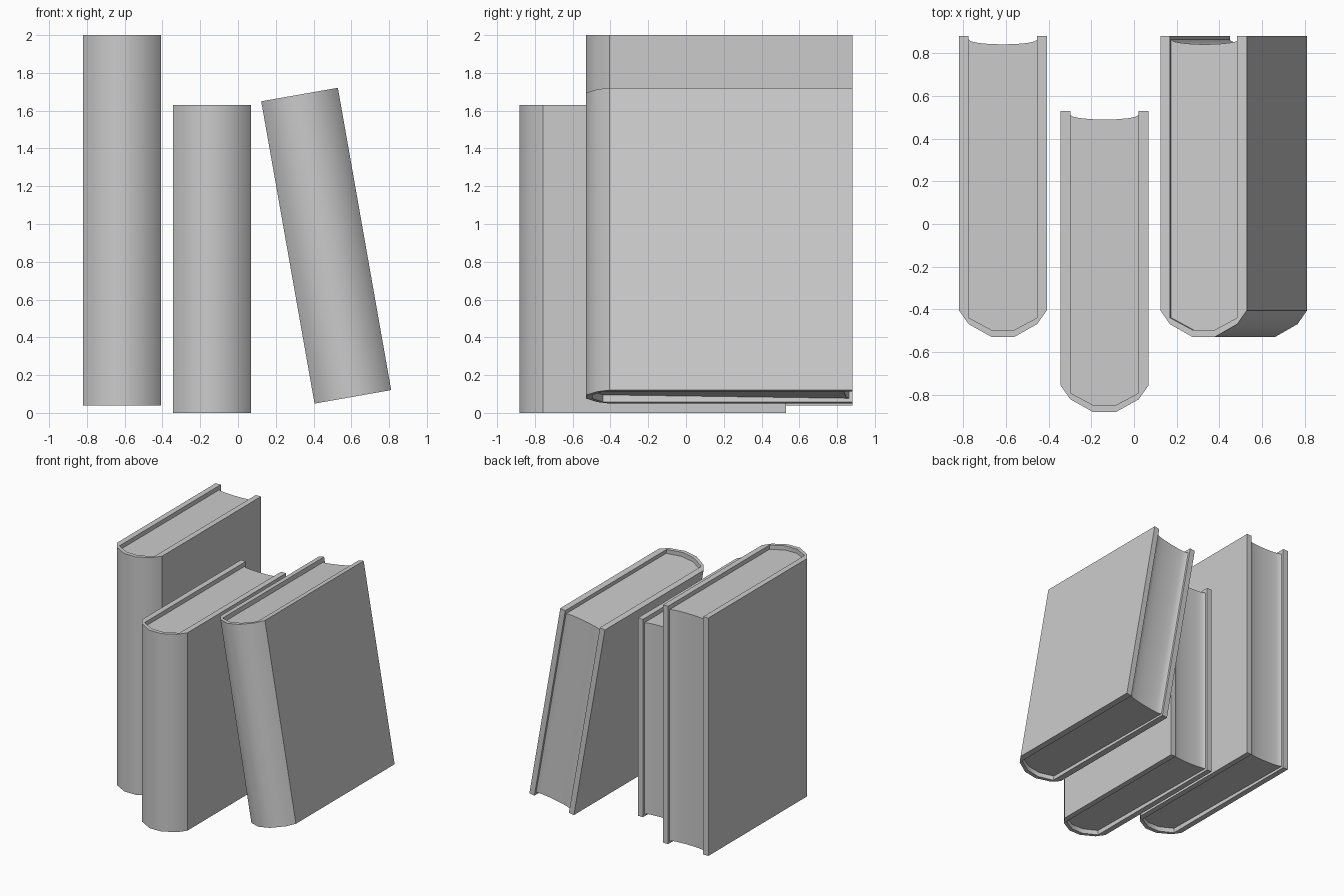
import bpy, bmesh, math
from mathutils import Matrix, Vector

cube = bpy.data.objects.get("Cube")
if cube:
    bpy.data.objects.remove(cube)

grey = bpy.data.materials.new("plain grey")
grey.use_nodes = True
colour = (0.6, 0.6, 0.6, 1)
grey.diffuse_color = colour
grey.node_tree.nodes["Principled BSDF"].inputs["Base Color"].default_value = colour

DEPTH = 1.41          # spine to fore-edge
BACK = DEPTH / 2


def mirrored(half):
    """Complete a left-hand half profile across x = 0."""
    return half + [(-x, y) for x, y in reversed(half)]


# Cover cross-section: outer and inner lines around the rounded spine
outer = mirrored([(-0.206, BACK), (-0.206, -0.58), (-0.16, -0.645), (-0.053, -BACK)])
inner = mirrored([(-0.16, BACK), (-0.16, -0.615), (-0.053, -0.672)])
inner.insert(1, (-0.16, -0.615))
inner.insert(-1, (0.16, -0.615))
inner[1] = (-0.16, -0.58)
inner[-2] = (0.16, -0.58)

# Page cross-section: inside of the spine plus a hollow fore-edge
FORE = BACK - 0.018
hollow = [(0.16 * math.cos(math.pi * i / 8), FORE - 0.022 * math.sin(math.pi * i / 8))
          for i in range(9)]
pages_outline = inner[1:-1] + hollow


def prism(name, faces, height, matrix, shape=None):
    """Extrude flat faces upward, optionally reshape, then place."""
    bm = bmesh.new()
    for face in faces:
        bm.faces.new([bm.verts.new((x, y, 0)) for x, y in face])
    bmesh.ops.remove_doubles(bm, verts=bm.verts, dist=0.0001)
    top = bmesh.ops.extrude_face_region(bm, geom=bm.faces[:], use_keep_orig=True)["geom"]
    for v in top:
        if isinstance(v, bmesh.types.BMVert):
            v.co.z = height
    if shape:
        for v in bm.verts:
            shape(v)
    bmesh.ops.recalc_face_normals(bm, faces=bm.faces)
    mesh = bpy.data.meshes.new(name)
    bm.to_mesh(mesh)
    bm.free()
    mesh.materials.append(grey)
    ob = bpy.data.objects.new(name, mesh)
    bpy.context.collection.objects.link(ob)
    ob.matrix_world = matrix
    bpy.ops.object.select_all(action="DESELECT")
    ob.select_set(True)
    bpy.context.view_layer.objects.active = ob
    bpy.ops.object.shade_smooth_by_angle(angle=math.radians(30))


def book(name, height, centre, tilt=0):
    matrix = Matrix.Translation(Vector(centre)) @ Matrix.Rotation(math.radians(tilt), 4, "Y")
    strips = [(outer[i], outer[i + 1], inner[i + 1], inner[i])
              for i in range(len(outer) - 1)]
    prism(name + "_cover", strips, height, matrix)

    # Pages sit back from the cover, a little less so at the lower fore-edge
    def recess(v):
        if v.co.z > height / 2:
            v.co.z -= 0.035
        else:
            v.co.z += 0.03 - 0.01 * v.co.y / BACK
    prism(name + "_pages", [pages_outline], height, matrix, recess)


book("tall_book", 1.96, (-0.614, 0.176, 0.04))
book("middle_book", 1.63, (-0.138, -0.176, 0))
book("leaning_book", 1.625, (0.608, 0.176, 0.085), -10)
